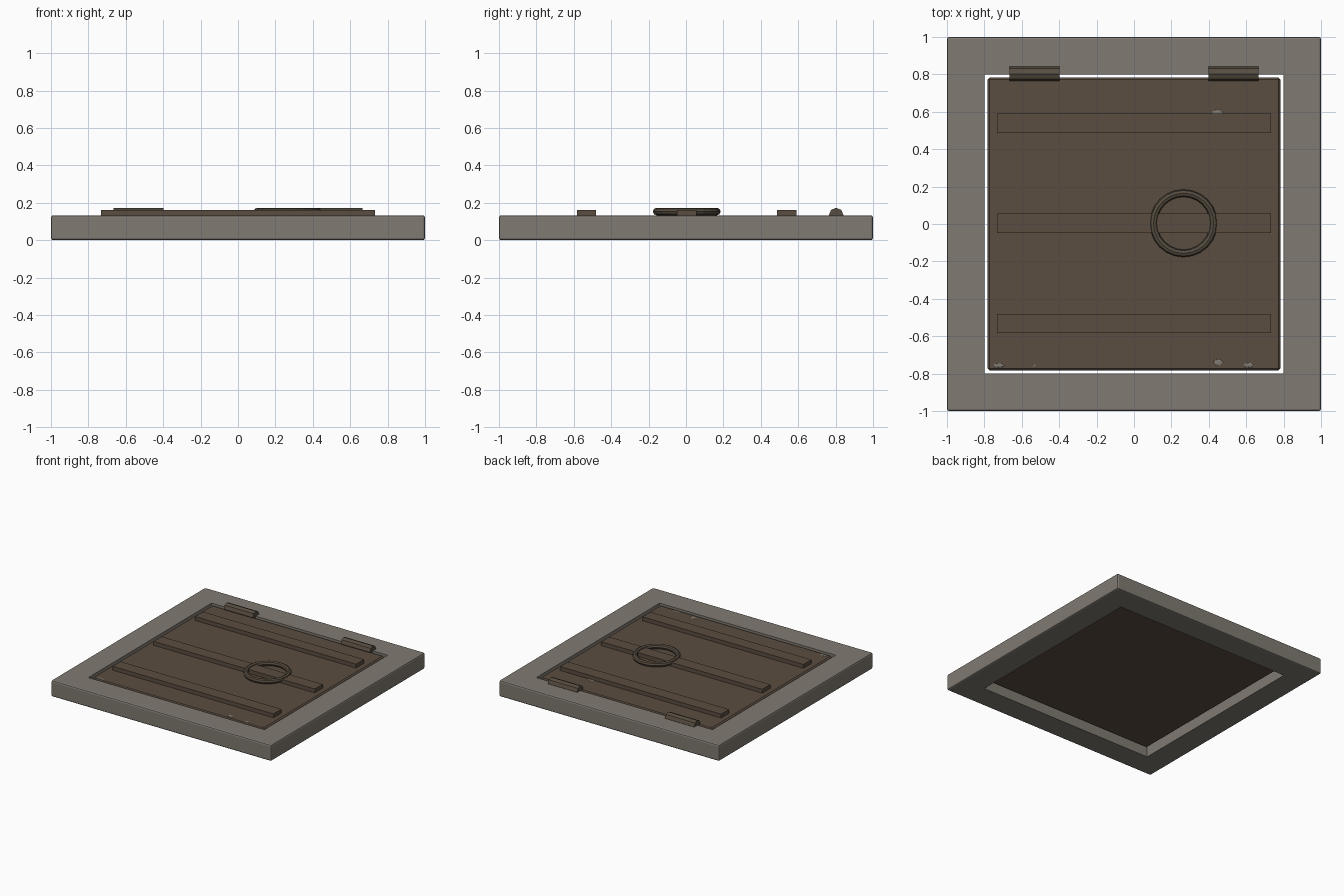
import bpy, bmesh, math
from mathutils import Matrix

cube = bpy.data.objects.get("Cube")
if cube:
    bpy.data.objects.remove(cube, do_unlink=True)


def material(name, rgb):
    m = bpy.data.materials.new(name)
    m.use_nodes = True
    m.diffuse_color = (*rgb, 1)
    bsdf = m.node_tree.nodes["Principled BSDF"]
    bsdf.inputs["Base Color"].default_value = (*rgb, 1)
    bsdf.inputs["Roughness"].default_value = 0.9
    return m


stone = material("grey stone", (0.216, 0.195, 0.168))
wood = material("brown wood", (0.105, 0.075, 0.052))
iron = material("aged iron", (0.095, 0.075, 0.052))


def finish(name, bm, mat):
    bmesh.ops.recalc_face_normals(bm, faces=bm.faces)
    mesh = bpy.data.meshes.new(name)
    bm.to_mesh(mesh)
    bm.free()
    mesh.materials.append(mat)
    ob = bpy.data.objects.new(name, mesh)
    bpy.context.collection.objects.link(ob)
    return ob


def box(name, center, size, mat, bevel=0):
    bm = bmesh.new()
    bmesh.ops.create_cube(bm, size=1, matrix=Matrix.Translation(center) @ Matrix.Diagonal((*size, 1)))
    if bevel:
        bmesh.ops.bevel(bm, geom=bm.edges[:], offset=bevel, segments=1, affect='EDGES')
    return finish(name, bm, mat)


def square_frame(name, outer, inner, height, bevel, mat):
    bm = bmesh.new()
    corners = [(-1, -1), (1, -1), (1, 1), (-1, 1)]
    profile = [(outer, 0), (outer, height), (inner, height), (inner, 0)]
    loops = [[bm.verts.new((cx * r, cy * r, z)) for cx, cy in corners] for r, z in profile]
    for i in range(4):
        a, b = loops[i], loops[(i + 1) % 4]
        for j in range(4):
            k = (j + 1) % 4
            bm.faces.new((a[j], a[k], b[k], b[j]))
    rim = [e for e in bm.edges if all(abs(v.co.x) > inner + 0.01 for v in e.verts)]
    bmesh.ops.bevel(bm, geom=rim, offset=bevel, segments=2, profile=0.5, affect='EDGES')
    return finish(name, bm, mat)


# Stone surround and recessed wooden door
square_frame("stone_frame", 1.0, 0.8, 0.133, 0.012, stone)
box("door_panel", (0, 0, 0.096), (1.565, 1.565, 0.066), wood, 0.01)

# Three cross straps
for name, y in (("front", -0.532), ("middle", 0.003), ("back", 0.538)):
    box(name + "_strap", (0, y, 0.141), (1.464, 0.104, 0.04), wood)

# Hinge barrels along the back edge
for name, side in (("left", 1), ("right", -1)):
    bm = bmesh.new()
    bmesh.ops.create_cone(bm, cap_ends=True, segments=8, radius1=0.039, radius2=0.039, depth=0.265,
                          matrix=Matrix.Translation((side * 0.532, 0.803, 0.134)) @ Matrix.Rotation(math.pi / 2, 4, 'Y'))
    finish(name + "_hinge", bm, iron)

# Pull ring lying flat on the middle strap
bpy.ops.mesh.primitive_torus_add(location=(0.265, 0.004, 0.153), major_radius=0.161, minor_radius=0.02,
                                 major_segments=24, minor_segments=8)
ring = bpy.context.object
ring.name = "pull_ring"
ring.data.materials.append(iron)

# Stone chips caught in the door surface
chips = [(0.445, 0.595, 0.032, 0.02), (0.45, -0.74, 0.028, 0.02), (0.613, -0.755, 0.034, 0.014),
         (-0.722, -0.756, 0.034, 0.013), (-0.535, -0.757, 0.01, 0.008)]
for i, (x, y, rx, ry) in enumerate(chips):
    bm = bmesh.new()
    bmesh.ops.create_icosphere(bm, subdivisions=1, radius=1,
                               matrix=Matrix.Translation((x, y, 0.128)) @ Matrix.Diagonal((rx, ry, 0.004, 1)))
    finish(f"stone_chip_{i + 1}", bm, stone)
